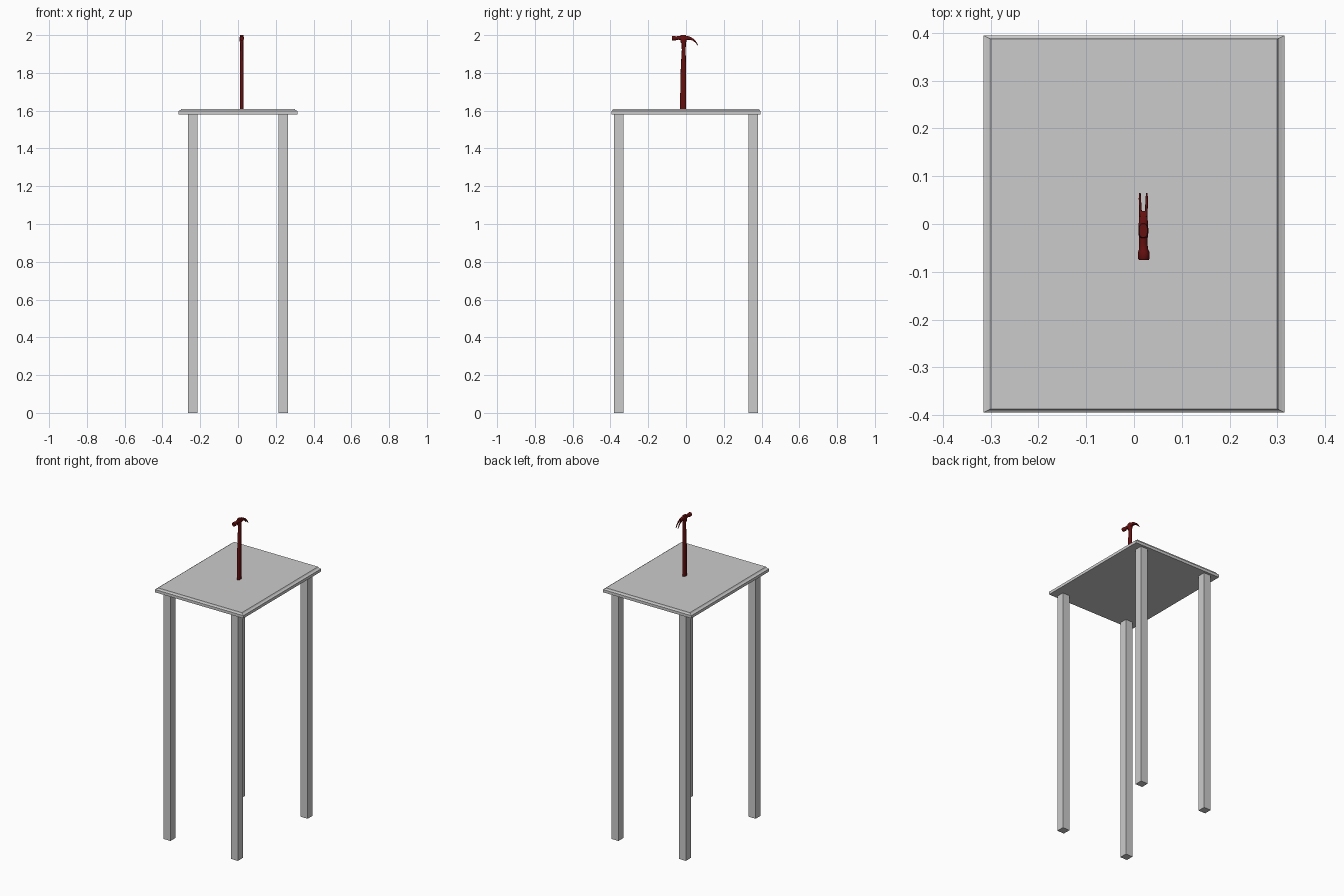
import bpy, bmesh, math
from mathutils import Vector

if "Cube" in bpy.data.objects:
    bpy.data.objects.remove(bpy.data.objects["Cube"])


def material(name, rgb):
    m = bpy.data.materials.new(name)
    m.diffuse_color = (*rgb, 1)
    m.use_nodes = True
    m.node_tree.nodes["Principled BSDF"].inputs["Base Color"].default_value = m.diffuse_color
    return m


GREY = material("table grey", (0.6, 0.6, 0.6))
RED = material("dark red", (0.13, 0.005, 0.005))


def skin(name, rings, mat, smooth=False):
    """Closed solid through a list of equal-length point rings."""
    bm = bmesh.new()
    rows = [[bm.verts.new(p) for p in r] for r in rings]
    n = len(rows[0])
    for a, b in zip(rows, rows[1:]):
        for i in range(n):
            j = (i + 1) % n
            bm.faces.new((a[i], a[j], b[j], b[i]))
    bm.faces.new(rows[0])
    bm.faces.new(rows[-1])
    bmesh.ops.recalc_face_normals(bm, faces=bm.faces)
    me = bpy.data.meshes.new(name)
    bm.to_mesh(me)
    bm.free()
    me.materials.append(mat)
    if smooth:
        for p in me.polygons:
            p.use_smooth = True
        me.set_sharp_from_angle(angle=math.radians(40))
    ob = bpy.data.objects.new(name, me)
    bpy.context.collection.objects.link(ob)
    return ob


def rect(hx, hy, z, cx=0, cy=0):
    return [(cx + sx * hx, cy + sy * hy, z)
            for sx, sy in ((-1, -1), (1, -1), (1, 1), (-1, 1))]


def sweep(name, stations, power=1.0, n=16):
    """Rounded section swept through (x, y, z, half width in x, half depth)."""
    pts = [Vector(s[:3]) for s in stations]
    rings = []
    for i, (x, y, z, hx, hv) in enumerate(stations):
        t = pts[min(i + 1, len(pts) - 1)] - pts[max(i - 1, 0)]
        t.x = 0
        v = Vector((1, 0, 0)).cross(t.normalized())
        ring = []
        for k in range(n):
            a = 2 * math.pi * (k + 0.5) / n
            c, s = math.cos(a), math.sin(a)
            c = math.copysign(abs(c) ** power, c)
            s = math.copysign(abs(s) ** power, s)
            ring.append(pts[i] + Vector((hx * c, 0, 0)) + v * hv * s)
        rings.append(ring)
    return skin(name, rings, RED, smooth=True)


# Table top with moulded edge
skin("table_top", [rect(0.315, 0.395, 1.58), rect(0.315, 0.395, 1.598),
                   rect(0.310, 0.392, 1.600), rect(0.304, 0.389, 1.603),
                   rect(0.299, 0.387, 1.610)], GREY)

# Four square legs
for sx, side in ((-1, "left"), (1, "right")):
    for sy, end in ((-1, "front"), (1, "back")):
        skin(f"{end}_{side}_leg",
             [rect(0.025, 0.025, z, sx * 0.24, sy * 0.355) for z in (0, 1.581)], GREY)

# Hammer standing upright on the table
HX, HY = 0.0195, -0.014
sweep("hammer_handle", [
    (HX, HY - 0.001, 1.609, 0.0095, 0.0165), (HX, HY - 0.001, 1.66, 0.0098, 0.0165),
    (HX, HY, 1.74, 0.0098, 0.0155), (HX, HY, 1.82, 0.0095, 0.014),
    (HX, HY + 0.001, 1.88, 0.009, 0.012), (HX, HY + 0.002, 1.92, 0.0085, 0.0105),
    (HX, HY + 0.002, 1.945, 0.0085, 0.011), (HX, HY + 0.002, 1.985, 0.0085, 0.011)], 0.7)

# Head: eye around the handle
sweep("hammer_eye", [
    (HX, HY, 1.957, 0.0095, 0.013), (HX, HY, 1.966, 0.0105, 0.016),
    (HX, HY, 1.990, 0.0105, 0.017), (HX, HY, 2.0, 0.0085, 0.014)], 0.7)

# Head: striking face and neck
sweep("hammer_poll", [
    (HX + 0.001, -0.075, 1.983, 0.0105, 0.0115), (HX + 0.001, -0.073, 1.983, 0.012, 0.013),
    (HX + 0.001, -0.058, 1.983, 0.012, 0.013), (HX + 0.0005, -0.053, 1.984, 0.0095, 0.010),
    (HX, -0.040, 1.985, 0.009, 0.0095), (HX, -0.015, 1.984, 0.010, 0.013)])

# Head: solid root of the claw
sweep("hammer_claw_root", [
    (HX, -0.012, 1.983, 0.0105, 0.014), (HX, 0.005, 1.985, 0.0095, 0.0115),
    (HX, 0.018, 1.984, 0.0090, 0.009), (HX, 0.026, 1.982, 0.0085, 0.007)], 0.6)

# Head: two curved claw tines
for sx, side in ((-1, "left"), (1, "right")):
    sweep(f"hammer_claw_{side}_tine", [
        (HX + sx * 0.0055, 0.014, 1.985, 0.0035, 0.009),
        (HX + sx * 0.0062, 0.028, 1.981, 0.0030, 0.0068),
        (HX + sx * 0.0068, 0.041, 1.973, 0.0027, 0.005),
        (HX + sx * 0.0072, 0.053, 1.961, 0.0024, 0.0032),
        (HX + sx * 0.0072, 0.064, 1.945, 0.0018, 0.0012)], 0.5, 12)
